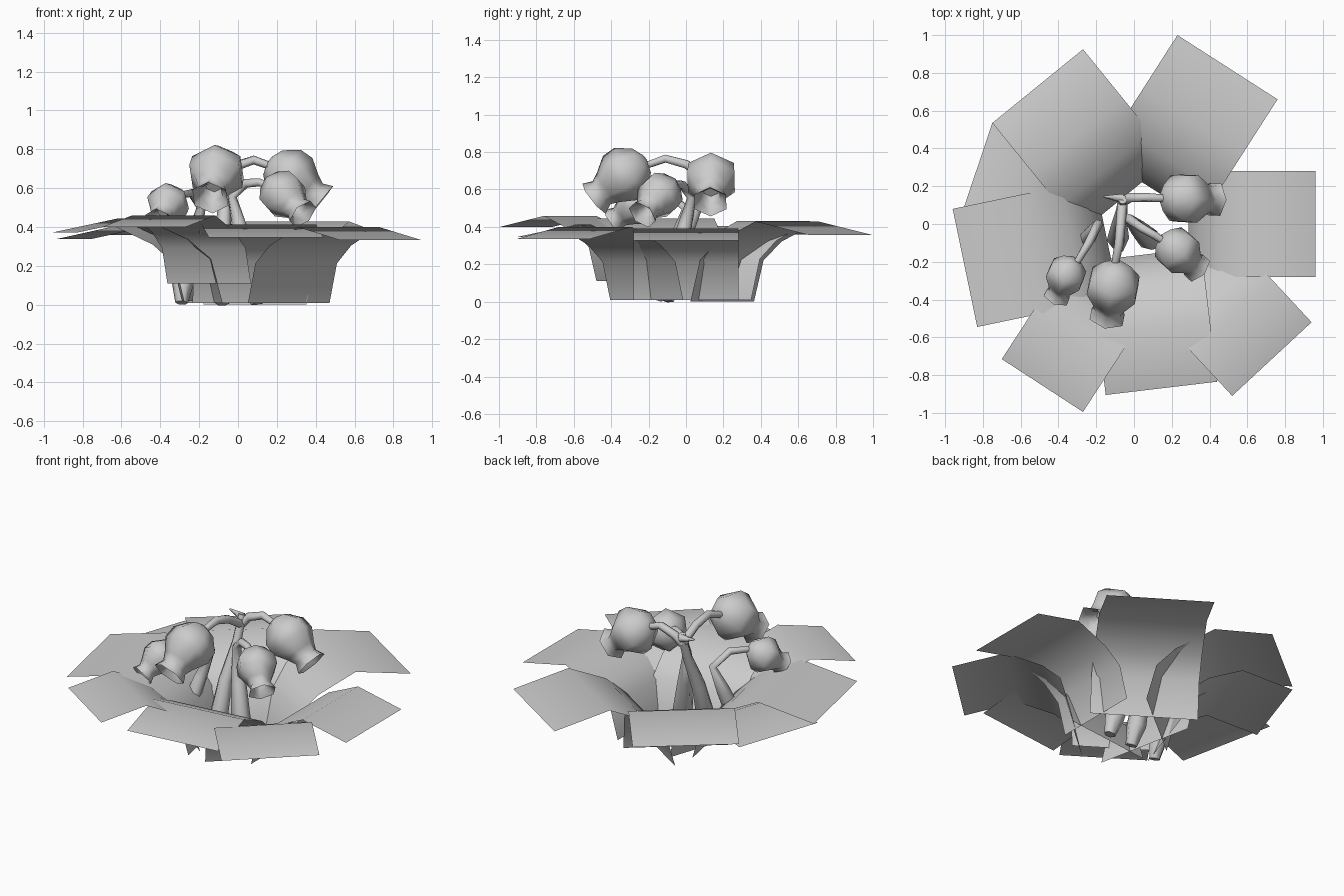
import bpy, bmesh, math
from mathutils import Vector, Matrix

if "Cube" in bpy.data.objects:
    bpy.data.objects.remove(bpy.data.objects["Cube"], do_unlink=True)

grey = bpy.data.materials.new("plain grey")
grey.use_nodes = True
grey.diffuse_color = (0.6, 0.6, 0.6, 1)
grey.node_tree.nodes["Principled BSDF"].inputs["Base Color"].default_value = (0.6, 0.6, 0.6, 1)


def add_object(name, mesh, smooth=True):
    mesh.materials.clear()
    mesh.materials.append(grey)
    for p in mesh.polygons:
        p.use_smooth = smooth
    obj = bpy.data.objects.new(name, mesh)
    bpy.context.collection.objects.link(obj)
    return obj


def loft(name, rings, closed):
    """Skin a list of equally long point rows."""
    bm = bmesh.new()
    rows = [[bm.verts.new(p) for p in ring] for ring in rings]
    n = len(rows[0])
    for a, b in zip(rows, rows[1:]):
        for i in range(n if closed else n - 1):
            j = (i + 1) % n
            bm.faces.new((a[i], a[j], b[j], b[i]))
    if closed:
        bm.faces.new(rows[0])
        bm.faces.new(rows[-1])
        bmesh.ops.recalc_face_normals(bm, faces=bm.faces[:])
    mesh = bpy.data.meshes.new(name)
    bm.to_mesh(mesh)
    bm.free()
    return add_object(name, mesh)


# Leaves: constant-width strips that rise, bend outward and droop.
# The profile is (distance outward, height) for a leaf of unit size.
LEAF_PROFILE = [(0, 0), (.055, .20), (.16, .29), (.37, .385), (.68, .32)]
LEAF_WIDTH = .566


def leaf(name, corner_a, corner_b, base_z):
    a, b = Vector((*corner_a, 0)), Vector((*corner_b, 0))
    side = b - a
    size = side.length / LEAF_WIDTH
    out = Vector((side.y, -side.x, 0)).normalized()
    if out.dot(a + b) < 0:
        out.negate()
    reach = LEAF_PROFILE[-1][0]
    rings = []
    for d, z in LEAF_PROFILE:
        shift = out * (d - reach) * size + Vector((0, 0, base_z + z * size))
        rings.append([a + shift, b + shift])
    loft(name, rings, False)


leaf("leaf_left", (.96, .28), (.96, -.28), .01)
leaf("leaf_back_left", (.23, 1.0), (.76, .66), .0)
leaf("leaf_back_right", (-.27, .925), (-.75, .535), .01)
leaf("leaf_right_rear", (-.75, .535), (-.93, .0), .02)
leaf("leaf_right", (-.96, .08), (-.83, -.545), .01)
leaf("leaf_front_right", (-.70, -.715), (-.27, -.995), .11)
leaf("leaf_front", (-.15, -.905), (.44, -.835), .01)
leaf("leaf_front_left", (.94, -.52), (.52, -.91), .01)

# Bell flowers: six-sided bulb, neck, flared rim and hollow mouth.
BELL_PROFILE = [(-.95, .15), (-.8, .55), (-.3, .97), (.2, 1), (.75, .66),
                (1.05, .52), (1.4, .68), (1.1, .4), (.7, .3)]


def bell(name, centre, mouth, radius):
    centre = Vector(centre)
    axis = (Vector(mouth) - centre).normalized()
    side = axis.cross(Vector((0, 0, 1))).normalized()
    up = side.cross(axis)
    rings = []
    for t, r in BELL_PROFILE:
        ring = []
        for i in range(6):
            ang = math.tau * i / 6 + math.pi / 2
            spoke = side * math.cos(ang) + up * math.sin(ang)
            ring.append(centre + (axis * t + spoke * r) * radius)
        rings.append(ring)
    obj = loft(name, rings, True)
    obj.data.set_sharp_from_angle(angle=math.radians(60))


bell("flower_front", (-.11, -.33, .68), (-.14, -.48, .56), .15)
bell("flower_left", (.27, .135, .66), (.42, .13, .54), .145)
bell("flower_front_left", (.23, -.14, .57), (.33, -.23, .47), .125)
bell("flower_front_right", (-.36, -.27, .52), (-.41, -.39, .43), .11)


# Stems: six-sided tubes with a radius at every point.
def stem(name, points):
    curve = bpy.data.curves.new(name, "CURVE")
    curve.dimensions = "3D"
    curve.bevel_depth = 1
    curve.bevel_resolution = 1
    curve.use_fill_caps = True
    spline = curve.splines.new("POLY")
    spline.points.add(len(points) - 1)
    for pt, (x, y, z, r) in zip(spline.points, points):
        pt.co = (x, y, z, 1)
        pt.radius = r
    temp = bpy.data.objects.new(name + "_path", curve)
    bpy.context.collection.objects.link(temp)
    bpy.context.view_layer.update()
    evaluated = temp.evaluated_get(bpy.context.evaluated_depsgraph_get())
    mesh = bpy.data.meshes.new_from_object(evaluated)
    bpy.data.objects.remove(temp, do_unlink=True)
    obj = add_object(name, mesh)
    obj.data.set_sharp_from_angle(angle=math.radians(65))


stem("main_stem", [(-.08, -.12, .005, .035), (-.085, -.08, .12, .06),
                   (-.08, -.01, .35, .045), (-.065, .08, .56, .03), (-.06, .13, .72, .025)])
stem("main_stem_front_arm", [(-.06, .12, .66, .028), (-.07, .0, .735, .026),
                             (-.08, -.11, .765, .024), (-.1, -.21, .73, .02)])
stem("main_stem_left_arm", [(-.06, .12, .66, .028), (-.02, .14, .71, .026),
                            (.08, .14, .745, .024), (.18, .135, .71, .02)])
stem("main_stem_spur", [(-.06, .135, .70, .025), (-.16, .145, .72, .005)])
stem("left_stem", [(.1, -.1, .005, .035), (.08, -.08, .12, .06),
                   (.02, -.02, .35, .045), (-.03, .03, .56, .026),
                   (.04, -.02, .625, .024), (.11, -.06, .63, .022), (.17, -.1, .61, .018)])
stem("right_stem", [(-.29, -.16, .01, .033), (-.285, -.13, .1, .055),
                    (-.23, -.05, .34, .04), (-.19, .0, .5, .025),
                    (-.24, -.1, .575, .023), (-.3, -.2, .565, .018)])
